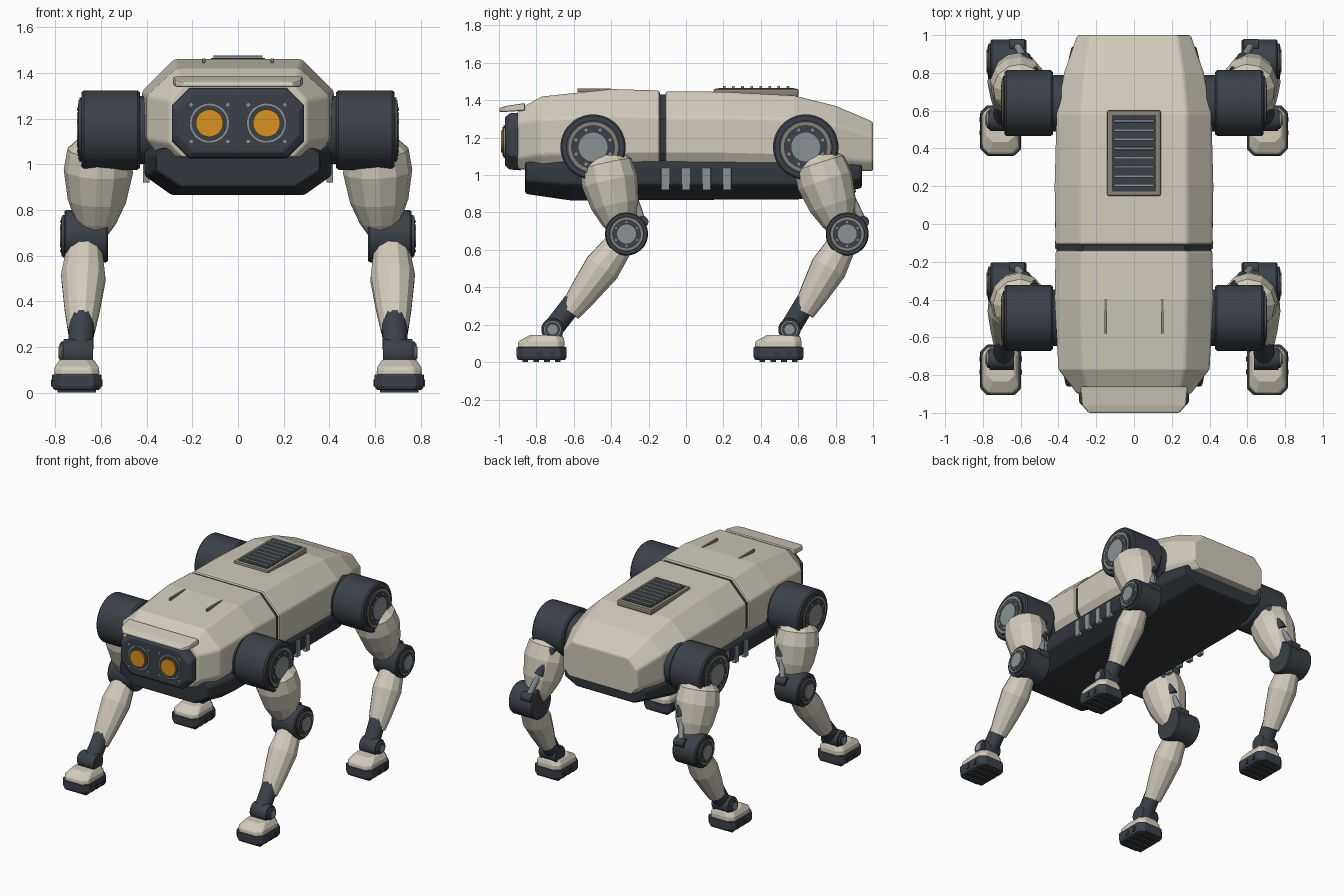
import bpy, bmesh, math
from mathutils import Vector

if "Cube" in bpy.data.objects:
    bpy.data.objects.remove(bpy.data.objects["Cube"])


def material(name, rgb):
    m = bpy.data.materials.new(name)
    m.use_nodes = True
    m.diffuse_color = (*rgb, 1)
    m.node_tree.nodes["Principled BSDF"].inputs["Base Color"].default_value = (*rgb, 1)
    return m


SHELL = material("warm ivory", (0.64, 0.60, 0.50))
DARK = material("graphite", (0.045, 0.053, 0.065))
BELLY = material("dark graphite", (0.032, 0.038, 0.045))
GREY = material("steel grey", (0.26, 0.29, 0.30))
TRIM = material("taupe trim", (0.25, 0.23, 0.18))
AMBER = material("amber", (0.70, 0.29, 0.015))


def loft(name, rings, mat, bevel=0.0, smooth=False):
    """Skin a list of equal-length point rings and cap both ends."""
    bm = bmesh.new()
    loops = [[bm.verts.new(p) for p in ring] for ring in rings]
    n = len(loops[0])
    for a, b in zip(loops, loops[1:]):
        for i in range(n):
            j = (i + 1) % n
            bm.faces.new((a[i], a[j], b[j], b[i]))
    bm.faces.new(loops[0])
    bm.faces.new(loops[-1])
    bmesh.ops.recalc_face_normals(bm, faces=bm.faces)
    me = bpy.data.meshes.new(name)
    bm.to_mesh(me)
    bm.free()
    me.materials.append(mat)
    if smooth:
        for p in me.polygons:
            p.use_smooth = True
        me.set_sharp_from_angle(angle=math.radians(35))
    ob = bpy.data.objects.new(name, me)
    bpy.context.collection.objects.link(ob)
    if bevel:
        mod = ob.modifiers.new("bevel", "BEVEL")
        mod.width = bevel
        mod.segments = 2
        mod.limit_method = "ANGLE"
        mod.angle_limit = math.radians(30)
    return ob


def tube(name, p0, p1, profile, mat, sides=32, smooth=True):
    """Round body along p0-p1, profile = (fraction, radius) pairs."""
    p0, p1 = Vector(p0), Vector(p1)
    q = (p1 - p0).to_track_quat("Z", "Y")
    angles = [2 * math.pi * (i + 0.5) / sides for i in range(sides)]
    rings = [[p0.lerp(p1, t) + q @ Vector((r * math.cos(a), r * math.sin(a), 0)) for a in angles]
             for t, r in profile]
    return loft(name, rings, mat, smooth=smooth)


def rod(name, p0, p1, r, mat, sides=32):
    return tube(name, p0, p1, [(0, r), (1, r)], mat, sides)


def octagon(hx, hy, c):
    return [(hx - c, hy), (hx, hy - c), (hx, c - hy), (hx - c, -hy),
            (c - hx, -hy), (-hx, c - hy), (-hx, hy - c), (c - hx, hy)]


def box(name, centre, size, mat, bevel=0.0):
    x, y, z = centre
    a, b, c = (s / 2 for s in size)
    rings = [[(x - a, y - b, h), (x + a, y - b, h), (x + a, y + b, h), (x - a, y + b, h)]
             for h in (z - c, z + c)]
    return loft(name, rings, mat, bevel)


def hull(name, stations, mat, bevel):
    """Eight-sided hull along y: y, half width, top and base half widths, four heights."""
    rings = []
    for y, w, wt, wb, zb, zl, zh, zt in stations:
        half = [(wt, zt), (w, zh), (w, zl), (wb, zb)]
        rings.append([(x, y, z) for x, z in half] + [(-x, y, z) for x, z in reversed(half)])
    return loft(name, rings, mat, bevel)


# Body shells, seam core and belly
hull("front_shell", [
    (-0.90, 0.30, 0.24, 0.24, 1.03, 1.09, 1.28, 1.35),
    (-0.77, 0.40, 0.27, 0.34, 1.03, 1.11, 1.30, 1.42),
    (-0.40, 0.42, 0.28, 0.38, 1.05, 1.12, 1.32, 1.46),
    (-0.14, 0.415, 0.28, 0.38, 1.06, 1.12, 1.31, 1.452)], SHELL, 0.012)
hull("rear_shell", [
    (-0.11, 0.415, 0.28, 0.38, 1.06, 1.12, 1.31, 1.448),
    (0.20, 0.42, 0.28, 0.38, 1.05, 1.12, 1.31, 1.445),
    (0.58, 0.41, 0.28, 0.38, 1.04, 1.11, 1.30, 1.425),
    (0.80, 0.37, 0.26, 0.34, 1.03, 1.09, 1.27, 1.37),
    (1.00, 0.30, 0.23, 0.25, 1.02, 1.07, 1.21, 1.285)], SHELL, 0.012)
hull("seam_core", [(y, 0.40, 0.27, 0.36, 1.05, 1.12, 1.30, 1.432) for y in (-0.2, -0.05)], BELLY, 0)
hull("belly", [
    (-0.86, 0.36, 0.33, 0.25, 0.90, 0.97, 1.04, 1.07),
    (-0.62, 0.41, 0.38, 0.29, 0.865, 0.95, 1.05, 1.08),
    (0.60, 0.41, 0.38, 0.29, 0.87, 0.95, 1.05, 1.08),
    (0.94, 0.33, 0.29, 0.23, 0.93, 0.98, 1.04, 1.06)], BELLY, 0.012)

# Face plate, visor brow and eyes
loft("face_plate", [[(x, y, 1.18 + z) for x, z in octagon(hx, hz, 0.075)] for y, hx, hz in
     ((-0.88, 0.29, 0.155), (-0.945, 0.29, 0.15), (-0.968, 0.268, 0.128))], DARK, 0.006)
loft("visor_brow", [[(-w, y, a), (w, y, a), (w, y, b), (-w, y, b)] for y, w, a, b in
     ((-1.0, 0.24, 1.338, 1.358), (-0.96, 0.275, 1.338, 1.37), (-0.86, 0.285, 1.345, 1.385))],
     SHELL, 0.008)
for s, side in ((1, "left"), (-1, "right")):
    for part, r, depth, mat in (("bezel", 0.088, 0.976, GREY), ("recess", 0.078, 0.98, DARK),
                                ("lens", 0.06, 0.99, AMBER)):
        rod(f"{side}_eye_{part}", (s * 0.125, -0.95, 1.18), (s * 0.125, -depth, 1.18), r, mat)
    for dx in (-0.08, 0.08):
        for dz in (-0.08, 0.08):
            x, z = s * 0.125 + dx, 1.18 + dz
            rod(f"{side}_face_screw", (x, -0.96, z), (x, -0.973, z), 0.008, GREY, 8)

# Back vent with slats, and the two slim hood strips
box("vent_frame", (0, 0.375, 1.44), (0.285, 0.455, 0.044), TRIM, 0.012)
box("vent_bed", (0, 0.375, 1.445), (0.235, 0.405, 0.042), DARK)
for i in range(8):
    box("vent_slat", (0, 0.205 + i * 0.0486, 1.468), (0.215, 0.014, 0.016), GREY, 0.003)
for s in (1, -1):
    box("hood_strip", (s * 0.15, -0.49, 1.453), (0.014, 0.18, 0.02), TRIM, 0.003)
    for i in range(4):
        box("belly_rib", (s * 0.402, -0.11 + i * 0.11, 0.98), (0.03, 0.045, 0.12), GREY, 0.004)


def joint(name, s, x0, x1, y, z, r, bolts):
    """Motor drum across x with a stepped cap on its outer end."""
    def at(x):
        return (s * x, y, z)
    tube(name + "_drum", at(x0), at(x1), [(0, r * 0.95), (0.04, r), (0.96, r), (1, r * 0.95)], DARK)
    steps = (("collar", 0.82, 0.009, DARK), ("ring", 0.76, 0.013, TRIM),
             ("recess", 0.67, 0.016, DARK), ("disc", 0.44, 0.02, GREY))
    for part, k, out, mat in steps:
        rod(f"{name}_{part}", at(x1 - 0.01), at(x1 + out), r * k, mat)
    for i in range(bolts):
        a = 2 * math.pi * (i + 0.5) / bolts
        by, bz = y + 0.56 * r * math.cos(a), z + 0.56 * r * math.sin(a)
        rod(name + "_bolt", (s * x1, by, bz), (s * (x1 + 0.02), by, bz), r * 0.05, GREY, 8)


def leg(name, s, hip_y, knee_y, ankle_y):
    # Hip drum and knee drum
    rod(name + "_hip_collar", (s * 0.36, hip_y, 1.15), (s * 0.44, hip_y, 1.15), 0.15, DARK)
    joint(name + "_hip", s, 0.43, 0.685, hip_y, 1.15, 0.175, 8)
    joint(name + "_knee", s, 0.57, 0.76, knee_y, 0.685, 0.115, 6)
    # Faceted thigh and shin
    tube(name + "_thigh", (s * 0.605, hip_y + 0.06, 1.10), (s * 0.625, knee_y - 0.03, 0.70),
         [(0, 0.10), (0.1, 0.14), (0.33, 0.152), (0.65, 0.128), (0.88, 0.09), (1, 0.06)],
         SHELL, 12, False)
    knee, ankle = Vector((s * 0.67, knee_y, 0.685)), Vector((s * 0.69, ankle_y, 0.175))
    tube(name + "_shin", knee.lerp(ankle, 0.04) + Vector((0, 0.01, 0.01)),
         knee.lerp(ankle, 0.82) + Vector((0, 0.02, 0)),
         [(0, 0.055), (0.12, 0.08), (0.42, 0.1), (0.75, 0.08), (1, 0.06)], SHELL, 12, False)
    rod(name + "_ankle_strut", knee.lerp(ankle, 0.7), ankle, 0.056, DARK, 16)
    joint(name + "_ankle", s, 0.635, 0.765, ankle_y, 0.175, 0.06, 0)
    # Piston behind the thigh
    top = Vector((s * 0.53, hip_y + 0.15, 1.08))
    low = Vector((s * 0.62, knee_y + 0.085, 0.75))
    rod(name + "_piston_barrel", top, top.lerp(low, 0.55), 0.036, DARK, 16)
    rod(name + "_piston_rod", top.lerp(low, 0.5), low, 0.02, GREY, 12)
    rod(name + "_piston_pin", low - Vector((0.04, 0, 0)), low + Vector((0.04, 0, 0)), 0.032, DARK, 16)

    # Foot: rubber sole with lugs under a sloped shell
    def layers(rows):
        return [[(s * 0.706 + x, ankle_y + (a + b) / 2 + y, z)
                 for x, y in octagon(w, (b - a) / 2, 0.035)] for z, w, a, b in rows]
    loft(name + "_sole", layers([(0.012, 0.1, -0.185, 0.07), (0.03, 0.108, -0.192, 0.075),
                                 (0.08, 0.108, -0.192, 0.075)]), DARK, 0.005)
    loft(name + "_foot_shell", layers([(0.075, 0.1, -0.186, 0.065), (0.11, 0.097, -0.184, 0.065),
                                       (0.145, 0.075, -0.12, 0.055)]), SHELL, 0.01)
    for i in range(4):
        box(name + "_tread", (s * 0.706, ankle_y - 0.145 + i * 0.058, 0.01), (0.17, 0.03, 0.02), BELLY)
    for dy in (-0.07, 0):
        for dx in (-0.108, 0.108):
            box(name + "_sole_lug", (s * 0.706 + dx, ankle_y + dy, 0.042), (0.01, 0.026, 0.03), BELLY)


for s, side in ((1, "left"), (-1, "right")):
    leg("front_" + side, s, -0.497, -0.318, -0.714)
    leg("rear_" + side, s, 0.64, 0.862, 0.553)
